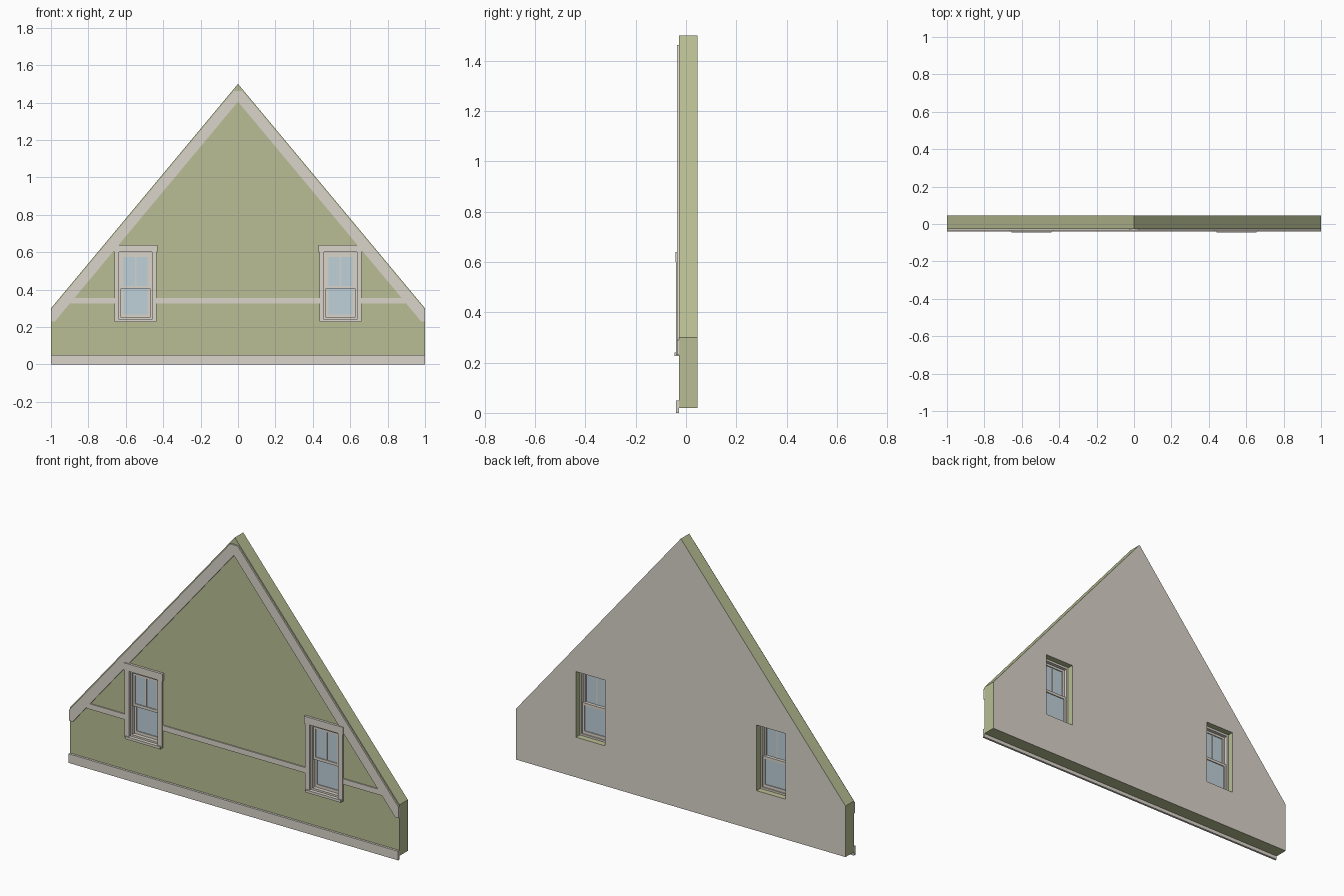
import bpy, bmesh, math

if "Cube" in bpy.data.objects:
    bpy.data.objects.remove(bpy.data.objects["Cube"])


def material(name, rgb):
    m = bpy.data.materials.new(name)
    m.diffuse_color = (*rgb, 1)
    m.use_nodes = True
    m.node_tree.nodes["Principled BSDF"].inputs["Base Color"].default_value = m.diffuse_color
    return m


GREEN = material("sage green", (0.479, 0.515, 0.292))
BEIGE = material("warm beige", (0.700, 0.652, 0.586))
GLASS = material("pale blue glass", (0.521, 0.631, 0.694))


def rect(x0, x1, z0, z1):
    return [(x0, z0), (x1, z0), (x1, z1), (x0, z1)]


def panel(name, loops, y0, y1, mat):
    """Extrude front outlines (later loops are holes) between depths y0 and y1."""
    cu = bpy.data.curves.new(name, 'CURVE')
    cu.dimensions = '2D'
    cu.fill_mode = 'BOTH'
    cu.extrude = (y1 - y0) / 2
    for pts in loops:
        sp = cu.splines.new('POLY')
        sp.points.add(len(pts) - 1)
        for p, (x, z) in zip(sp.points, pts):
            p.co = (x, z, 0, 1)
        sp.use_cyclic_u = True
    tmp = bpy.data.objects.new(name + "_outline", cu)
    bpy.context.collection.objects.link(tmp)
    bpy.context.view_layer.update()
    dg = bpy.context.evaluated_depsgraph_get()
    me = bpy.data.meshes.new_from_object(tmp.evaluated_get(dg))
    bpy.data.objects.remove(tmp)
    bm = bmesh.new()
    bm.from_mesh(me)
    bmesh.ops.remove_doubles(bm, verts=bm.verts, dist=1e-5)
    for v in bm.verts:
        x, z, d = v.co
        v.co = (x, (y0 + y1) / 2 - d, z)
    bmesh.ops.recalc_face_normals(bm, faces=bm.faces)
    for f in bm.faces:
        f.smooth = False
        f.material_index = 0
    bm.to_mesh(me)
    bm.free()
    me.materials.clear()
    me.materials.append(mat)
    ob = bpy.data.objects.new(name, me)
    bpy.context.collection.objects.link(ob)
    return ob


WX = 0.548            # window centre
Z0, Z1 = 0.24, 0.60   # window opening heights
WALL = -0.028         # front plane of the wall

# Gable wall with two openings; the inner (back) face is beige
holes = [rect(s * WX - 0.088, s * WX + 0.088, Z0, Z1) for s in (-1, 1)]
gable = [(-1, 0.02), (1, 0.02), (1, 0.3), (0, 1.5), (-1, 0.3)]
wall = panel("gable_wall", [gable] + holes, WALL, 0.045, GREEN)
wall.data.materials.append(BEIGE)
for f in wall.data.polygons:
    if f.normal.y > 0.5:
        f.material_index = 1

# Trim boards
panel("base_board", [rect(-1, 1, 0, 0.05)], -0.040, WALL, BEIGE)
rake = [(-1, 0.29), (-0.023, 1.462), (0.023, 1.462), (1, 0.29), (1, 0.23),
        (0.979, 0.23), (0, 1.405), (-0.979, 0.23), (-1, 0.23)]
panel("rake_board", [rake], -0.036, WALL, BEIGE)
for name, a, b in (("left", -0.895, -0.65), ("middle", -0.45, 0.45), ("right", 0.65, 0.895)):
    panel(name + "_belt_board", [rect(a, b, 0.325, 0.355)], -0.034, WALL, BEIGE)

# Double-hung windows
for side, c in (("left", -WX), ("right", WX)):
    def box(w, z0, z1):
        return rect(c - w, c + w, z0, z1)

    def part(name, loops, y0, y1, mat=BEIGE):
        panel(side + "_window_" + name, loops, y0, y1, mat)

    for s in (-1, 1):
        xa, xb = sorted((c + s * 0.088, c + s * 0.113))
        part("casing", [rect(xa, xb, 0.23, Z1)], -0.039, WALL)
    part("head_board", [box(0.118, Z1, 0.64)], -0.041, WALL)
    part("sill", [box(0.107, 0.226, Z0)], -0.045, WALL)
    part("frame", [box(0.0875, Z0, Z1), box(0.077, 0.25, 0.588)], -0.026, 0.012)
    part("upper_sash", [box(0.077, 0.405, 0.588), box(0.065, 0.42, 0.575)], -0.018, -0.006)
    part("mullion", [box(0.004, 0.42, 0.575)], -0.016, -0.008)
    part("upper_glass", [box(0.066, 0.419, 0.576)], -0.013, -0.011, GLASS)
    part("lower_sash", [box(0.077, 0.25, 0.42), box(0.065, 0.266, 0.405)], -0.006, 0.006)
    part("lower_glass", [box(0.066, 0.265, 0.406)], -0.001, 0.001, GLASS)
